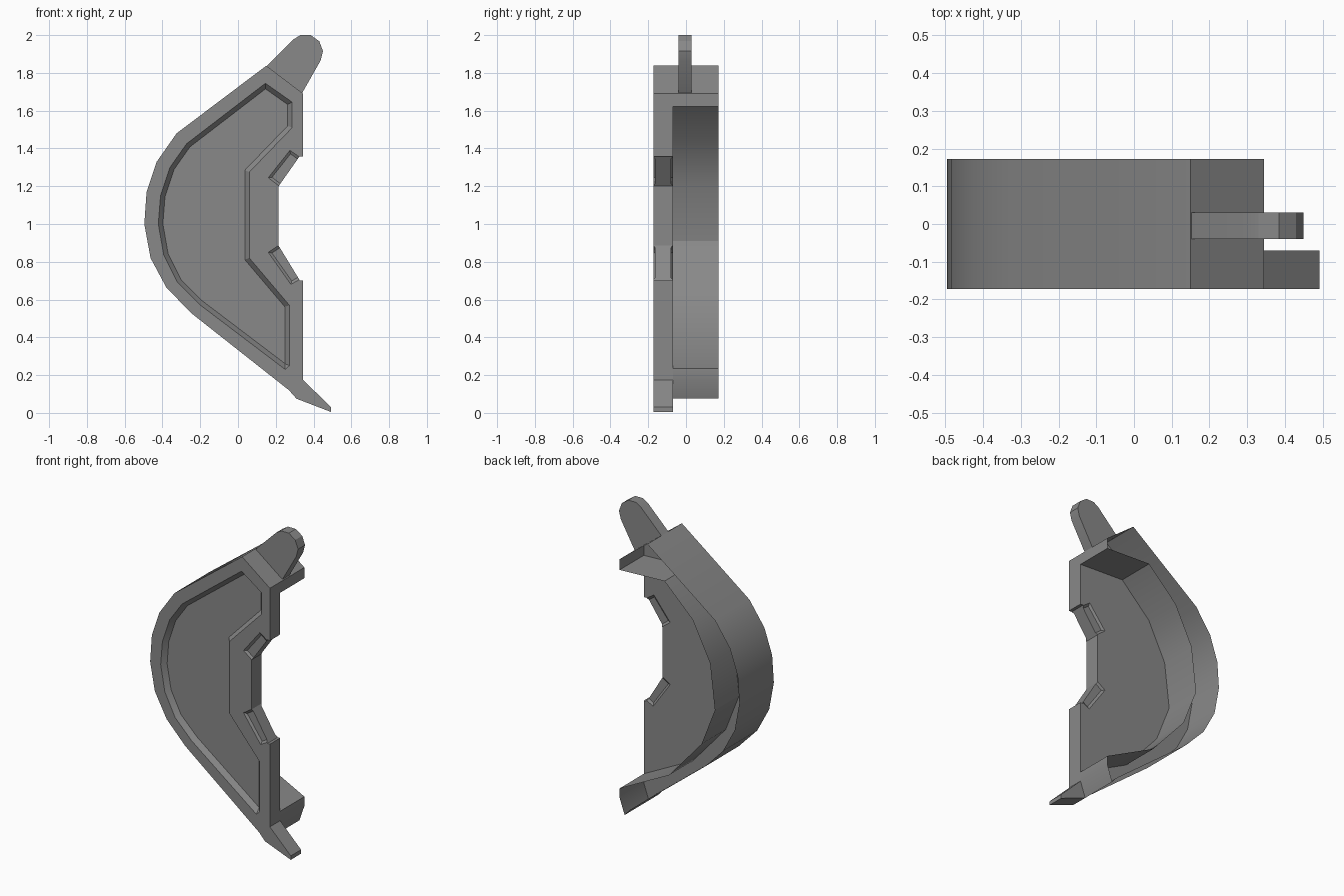
import bpy, bmesh, math
from mathutils import Vector

cube = bpy.data.objects.get("Cube")
if cube:
    bpy.data.objects.remove(cube, do_unlink=True)

grey = bpy.data.materials.new("mid grey")
grey.use_nodes = True
colour = (0.25, 0.25, 0.25, 1)
grey.diffuse_color = colour
grey.node_tree.nodes["Principled BSDF"].inputs["Base Color"].default_value = colour

FRONT, MID, BACK = -0.173, -0.07, 0.173


def inset(points, d):
    """Move every side of an x-z polygon inwards by d."""
    pts = [Vector(p) for p in points]
    n = len(pts)
    area = sum(pts[i - 1].x * pts[i].y - pts[i].x * pts[i - 1].y for i in range(n))
    side = math.copysign(1, area)
    result = []
    for i in range(n):
        a = (pts[i] - pts[i - 1]).normalized()
        b = (pts[(i + 1) % n] - pts[i]).normalized()
        na = Vector((-a.y, a.x)) * side
        nb = Vector((-b.y, b.x)) * side
        result.append(pts[i] + (na + nb) * d / (1 + na.dot(nb)))
    return result


def loft(name, points, levels, caps=True):
    """Join copies of a polygon at several (y, inset) levels."""
    bm = bmesh.new()
    loops = [[bm.verts.new((p[0], y, p[1])) for p in inset(points, d)]
             for y, d in levels]
    n = len(points)
    for low, high in zip(loops, loops[1:]):
        for i in range(n):
            j = (i + 1) % n
            bm.faces.new((low[i], low[j], high[j], high[i]))
    if caps:
        bm.faces.new(loops[0])
        bm.faces.new(loops[-1])
    bmesh.ops.recalc_face_normals(bm, faces=bm.faces)
    mesh = bpy.data.meshes.new(name)
    bm.to_mesh(mesh)
    bm.free()
    mesh.materials.append(grey)
    obj = bpy.data.objects.new(name, mesh)
    bpy.context.collection.objects.link(obj)
    return obj


def cut(target, points, surface, direction, depth, slope):
    """Sink a recess with sloping walls into a flat surface."""
    cutter = loft("recess_cutter", points,
                  [(surface - direction * 0.02, 0), (surface, 0),
                   (surface + direction * depth, slope)])
    cutter.hide_render = True
    cutter.hide_viewport = True
    mod = target.modifiers.new("recess", 'BOOLEAN')
    mod.operation = 'DIFFERENCE'
    mod.solver = 'EXACT'
    mod.object = cutter


# Shared outer curve, from the top right round to the bottom
outer = [(0.345, 1.69), (0.15, 1.838), (-0.325, 1.48), (-0.43, 1.33),
         (-0.484, 1.17), (-0.496, 1.0), (-0.463, 0.82), (-0.38, 0.665),
         (-0.25, 0.53), (0.27, 0.12), (0.31, 0.075)]

# Front plate with pointed lower spur and stepped right edge
plate = loft("front_plate", outer + [
    (0.492, 0.005), (0.492, 0.03), (0.345, 0.175), (0.345, 0.70), (0.328, 0.70),
    (0.215, 0.885), (0.215, 1.20), (0.325, 1.357), (0.345, 1.357)],
    [(FRONT, 0), (MID, 0)])

# Sunken front panel
panel = [(0.145, 1.745), (0.287, 1.645), (0.287, 1.51), (0.06, 1.275),
         (0.06, 0.82), (0.272, 0.57), (0.272, 0.25), (0.25, 0.23),
         (-0.205, 0.575), (-0.32, 0.69), (-0.393, 0.835), (-0.422, 1.0),
         (-0.41, 1.15), (-0.36, 1.3), (-0.272, 1.425)]
cut(plate, panel, FRONT, 1, 0.03, 0.024)

# Shallow recesses beside the two edge notches, on both faces
upper_notch = [(0.16, 1.245), (0.275, 1.39), (0.375, 1.32), (0.265, 1.165)]
lower_notch = [(0.16, 0.85), (0.28, 0.68), (0.38, 0.737), (0.265, 0.92)]
for notch in (upper_notch, lower_notch):
    cut(plate, notch, FRONT, 1, 0.01, 0.014)
    cut(plate, notch, MID, -1, 0.01, 0.014)

# Hollow rear rim, open at the back
rim = loft("rear_rim", outer + [
    (0.345, 0.175), (0.345, 0.235), (0.0, 0.41), (-0.23, 0.67), (-0.324, 0.91),
    (-0.29, 1.20), (-0.17, 1.44), (0.03, 1.635), (0.345, 1.622)],
    [(MID, 0), (BACK, 0)], caps=False)

# Rounded tab on the top slope
tab = loft("top_tab", [
    (0.152, 1.836), (0.295, 1.978), (0.33, 2.0), (0.385, 2.0), (0.43, 1.968),
    (0.45, 1.915), (0.437, 1.865), (0.34, 1.694)],
    [(-0.04, 0), (0.03, 0)])

for obj in (plate, rim, tab):
    bpy.ops.object.select_all(action='DESELECT')
    obj.select_set(True)
    bpy.context.view_layer.objects.active = obj
    for mod in list(obj.modifiers):
        bpy.ops.object.modifier_apply(modifier=mod.name)
    bpy.ops.object.shade_smooth_by_angle(angle=math.radians(25))

# Remove the used cutters
for obj in [o for o in bpy.data.objects if o.name.startswith("recess_cutter")]:
    bpy.data.objects.remove(obj, do_unlink=True)
